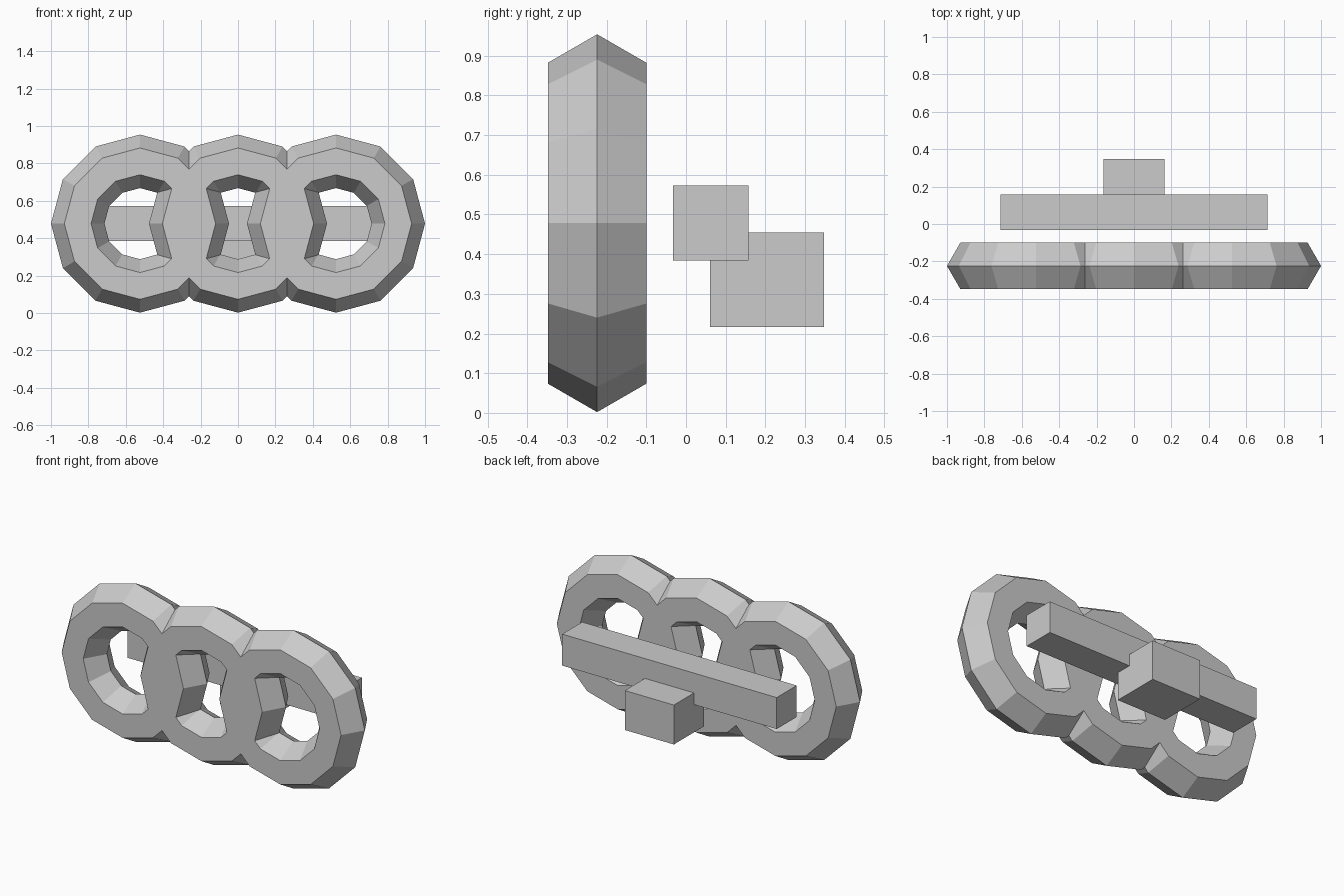
import bpy
from math import radians

if "Cube" in bpy.data.objects:
    bpy.data.objects.remove(bpy.data.objects["Cube"])

RING_Z = 0.478


def box(name, lo, hi):
    """Axis-aligned block between two corners."""
    centre = [(a + b) / 2 for a, b in zip(lo, hi)]
    bpy.ops.mesh.primitive_cube_add(size=1, location=centre)
    ob = bpy.context.object
    ob.name = name
    ob.scale = [b - a for a, b in zip(lo, hi)]
    bpy.ops.object.transform_apply(location=False, rotation=False, scale=True)


# Three overlapping upright rings, 12 sides around with a hexagonal section
for name, x in (("left_ring", -0.524), ("middle_ring", 0), ("right_ring", 0.524)):
    bpy.ops.mesh.primitive_torus_add(
        major_segments=12, minor_segments=6,
        major_radius=0.333, minor_radius=0.143,
        location=(x, -0.224, RING_Z), rotation=(radians(90), 0, 0))
    bpy.context.object.name = name

# Long bar behind the rings
box("cross_bar", (-0.713, -0.033, 0.384), (0.713, 0.157, 0.573))

# Mounting block biting into the lower rear edge of the bar
box("rear_block", (-0.163, 0.061, 0.217), (0.163, 0.348, 0.454))
